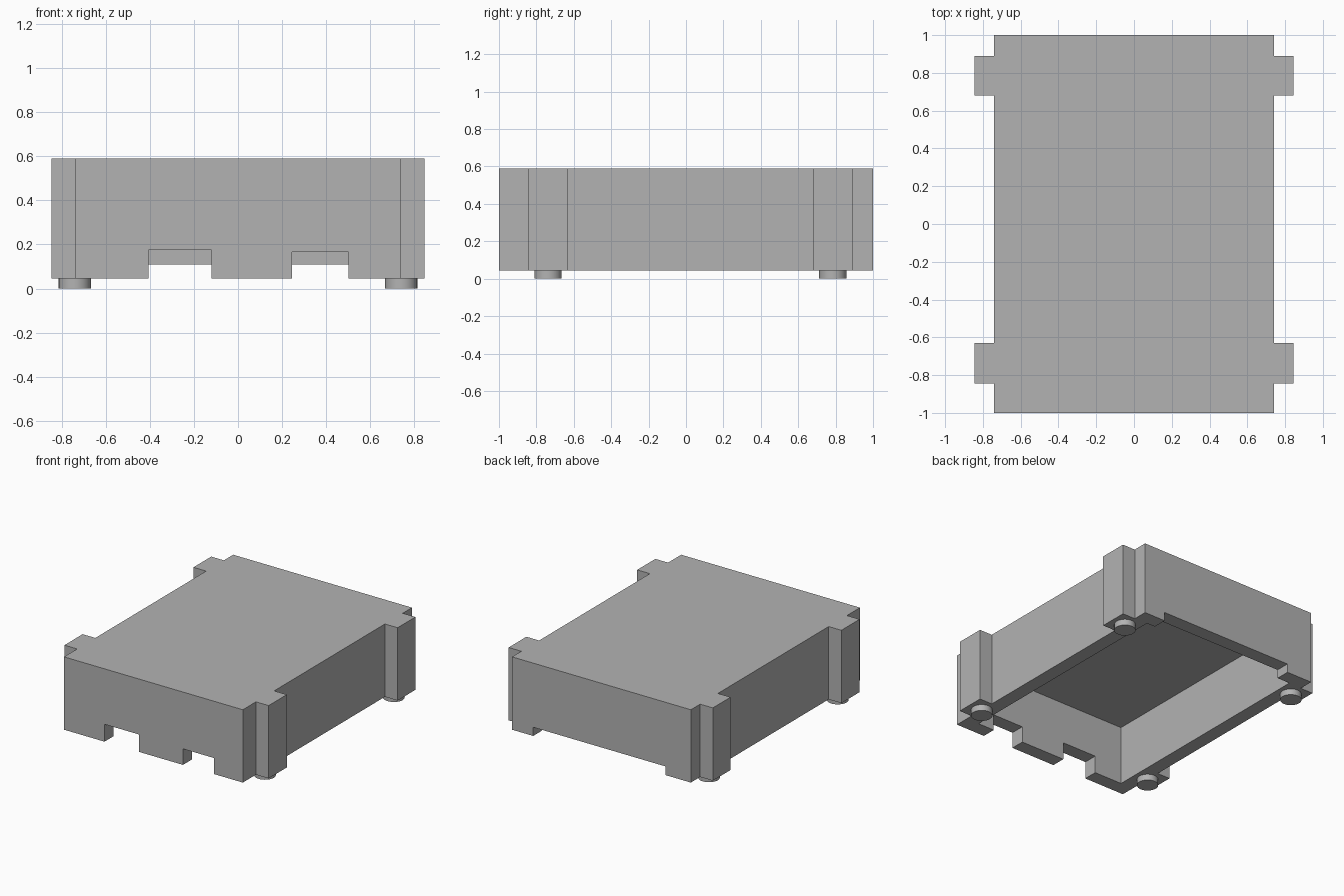
import bpy
import bmesh
from mathutils import Matrix

if "Cube" in bpy.data.objects:
    bpy.data.objects.remove(bpy.data.objects["Cube"])

W, L = 0.74, 1.0            # half width and half length of the body
BASE, TOP = 0.045, 0.59     # underside and lid heights
WALL = 0.105                # wall and lid thickness, also rib depth
RIBS = [(-0.845, -0.63), (0.68, 0.89)]   # y ranges of the side ribs

gray = bpy.data.materials.new("plain_gray")
gray.use_nodes = True
gray.diffuse_color = (0.45, 0.45, 0.45, 1)
gray.node_tree.nodes["Principled BSDF"].inputs["Base Color"].default_value = (0.45, 0.45, 0.45, 1)


def add_object(name, bm):
    bmesh.ops.recalc_face_normals(bm, faces=bm.faces)
    mesh = bpy.data.meshes.new(name)
    bm.to_mesh(mesh)
    bm.free()
    mesh.materials.append(gray)
    obj = bpy.data.objects.new(name, mesh)
    bpy.context.collection.objects.link(obj)
    return obj


def prism(name, outline, z0, z1):
    bm = bmesh.new()
    face = bm.faces.new([bm.verts.new((x, y, z0)) for x, y in outline])
    new = bmesh.ops.extrude_face_region(bm, geom=[face])["geom"]
    verts = [v for v in new if isinstance(v, bmesh.types.BMVert)]
    bmesh.ops.translate(bm, verts=verts, vec=(0, 0, z1 - z0))
    return add_object(name, bm)


def cut(target, name, x0, x1, y0, y1, z1):
    cutter = prism(name, [(x0, y0), (x1, y0), (x1, y1), (x0, y1)], BASE - 0.1, z1)
    cutter.hide_render = True
    mod = target.modifiers.new(name, 'BOOLEAN')
    mod.operation, mod.solver, mod.object = 'DIFFERENCE', 'EXACT', cutter
    bpy.context.view_layer.objects.active = target
    bpy.ops.object.modifier_apply(modifier=name)
    bpy.data.objects.remove(cutter)


# Housing: mirrored outline with two ribs on each side
side = [(W, -L)]
for y0, y1 in RIBS:
    side += [(W, y0), (W + WALL, y0), (W + WALL, y1), (W, y1)]
side.append((W, L))
housing = prism("housing", side + [(-x, y) for x, y in reversed(side)], BASE, TOP)

# Hollow underside, two front slots and one wide rear slot
inx, iny = W - WALL, L - WALL
cut(housing, "cavity", -inx, inx, -iny, iny, TOP - WALL)
cut(housing, "front_slot_right", -0.405, -0.12, -L - 0.1, -iny + 0.05, 0.175)
cut(housing, "front_slot_left", 0.245, 0.5, -L - 0.1, -iny + 0.05, 0.165)
cut(housing, "rear_slot", -0.53, 0.565, iny - 0.05, L + 0.1, 0.11)

# Round feet under the ribs
for end, (y0, y1) in zip(("front", "rear"), RIBS):
    for label, sx in (("left", 1), ("right", -1)):
        bm = bmesh.new()
        bmesh.ops.create_cone(bm, cap_ends=True, segments=32, radius1=0.073, radius2=0.073,
                              depth=BASE, matrix=Matrix.Translation((sx * W, (y0 + y1) / 2, BASE / 2)))
        for f in bm.faces:
            f.smooth = len(f.verts) == 4
        for e in bm.edges:
            e.smooth = all(len(f.verts) == 4 for f in e.link_faces)
        add_object(f"{end}_{label}_foot", bm)
